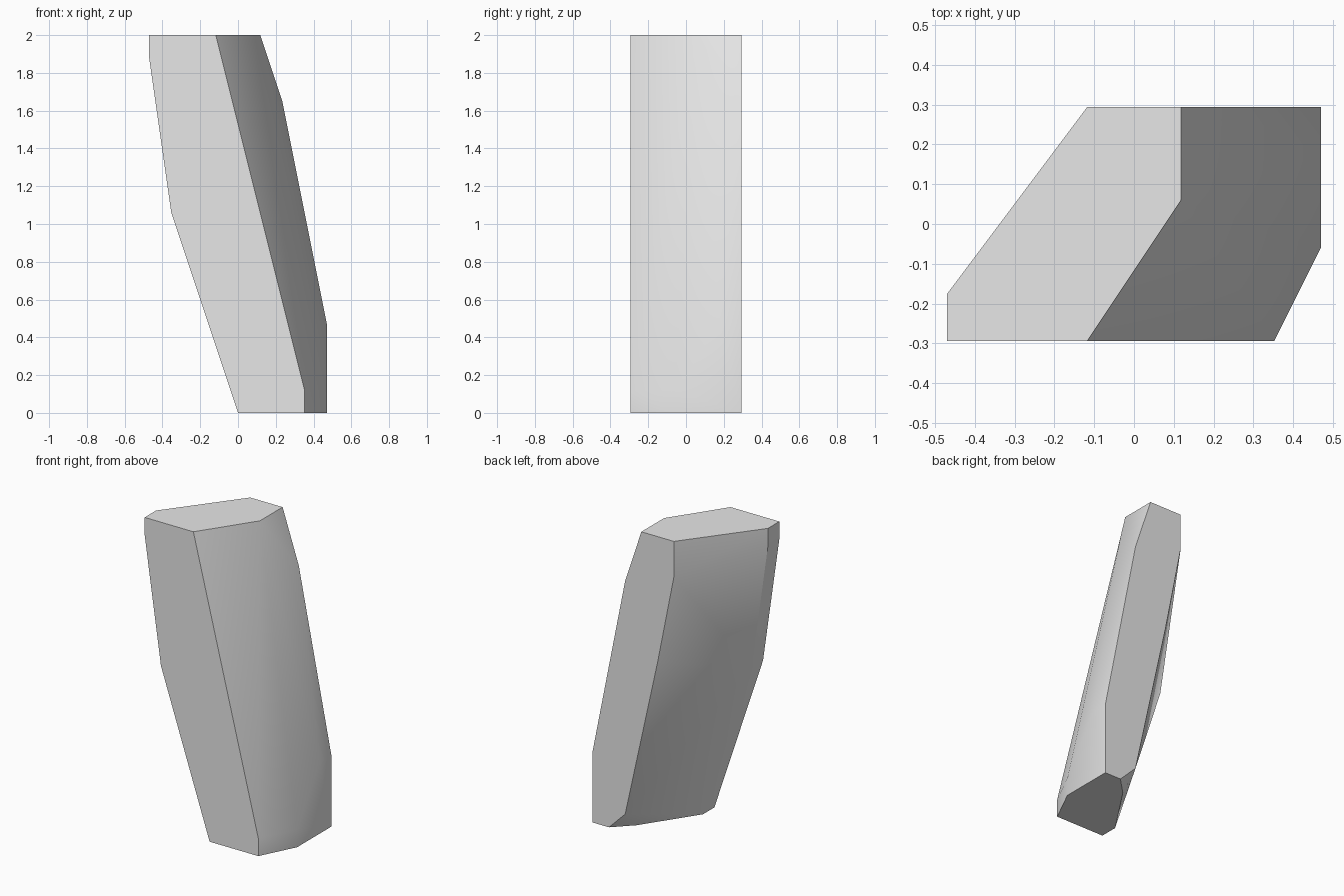
import bpy
import bmesh
from math import radians
from mathutils import Vector

if "Cube" in bpy.data.objects:
    bpy.data.objects.remove(bpy.data.objects["Cube"], do_unlink=True)

# The stone is laid out on a whole-number lattice, WIDTH x DEPTH x HEIGHT cells
WIDTH, DEPTH, HEIGHT = 8, 5, 17
CELL = 2 / HEIGHT


def lattice_point(x, y, z):
    """Turn lattice steps into a centred position standing on the ground."""
    return Vector((x - WIDTH / 2, y - DEPTH / 2, z)) * CELL


# Flat front and back faces as (x, z) profiles
front_profile = [(0, 17), (0, 16), (1, 9), (4, 0), (7, 0), (7, 1), (3, 17)]
back_profile = [(5, 17), (3, 17), (3, 15), (4, 10), (6, 1),
                (7, 0), (8, 0), (8, 4), (6, 14)]

# Cap and base corners between those faces as (x, y) outlines
cap_corners = [(5, 3), (0, 1)]
base_corners = [(8, 2), (6, 4), (4, 1)]

# Bevel corners on the two sloping sides
side_corners = [(0, 1, 16), (1, 1, 9), (8, 2, 1), (8, 4, 4)]

corners = [(x, 0, z) for x, z in front_profile]
corners += [(x, DEPTH, z) for x, z in back_profile]
corners += [(x, y, HEIGHT) for x, y in cap_corners]
corners += [(x, y, 0) for x, y in base_corners]
corners += side_corners

# Leaning stone: convex skin over the corners, flat facets merged
bm = bmesh.new()
for corner in corners:
    bm.verts.new(lattice_point(*corner))
bmesh.ops.convex_hull(bm, input=bm.verts[:])
bmesh.ops.dissolve_limit(bm, angle_limit=radians(0.5),
                         verts=bm.verts[:], edges=bm.edges[:])
bmesh.ops.recalc_face_normals(bm, faces=bm.faces[:])

mesh = bpy.data.meshes.new("leaning_stone")
bm.to_mesh(mesh)
bm.free()
stone = bpy.data.objects.new("leaning_stone", mesh)
bpy.context.collection.objects.link(stone)

# Plain grey material
grey = bpy.data.materials.new("stone_grey")
grey.use_nodes = True
colour = (0.8, 0.8, 0.8, 1)
grey.diffuse_color = colour
shader = next(n for n in grey.node_tree.nodes if n.type == "BSDF_PRINCIPLED")
shader.inputs["Base Color"].default_value = colour
mesh.materials.append(grey)

# Soft shading across shallow facets, crisp main edges
for other in bpy.context.selected_objects:
    other.select_set(False)
stone.select_set(True)
bpy.context.view_layer.objects.active = stone
bpy.ops.object.shade_smooth_by_angle(angle=radians(30))
